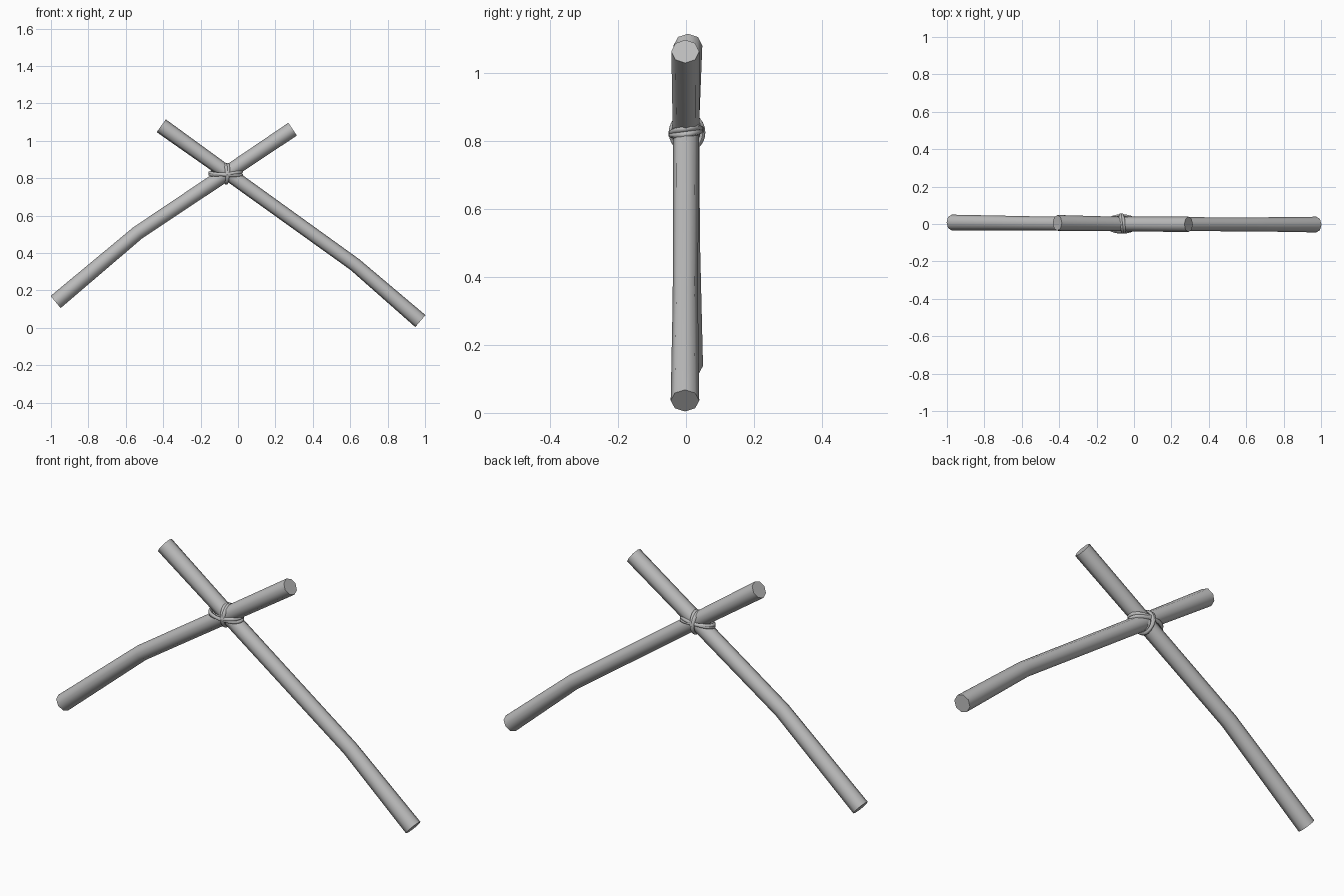
import bpy, bmesh, math
from mathutils import Vector

if "Cube" in bpy.data.objects:
    bpy.data.objects.remove(bpy.data.objects["Cube"])


def make_material(name, value):
    mat = bpy.data.materials.new(name)
    mat.use_nodes = True
    colour = (value, value, value, 1)
    mat.diffuse_color = colour
    mat.node_tree.nodes["Principled BSDF"].inputs["Base Color"].default_value = colour
    return mat


grey = make_material("plain grey", 0.5)


def sweep(bm, path, radii, sides, closed=False):
    """Skin a tube along a path, with mitred rings and flat end caps."""
    n = len(path)
    rings = []
    for i, p in enumerate(path):
        before = path[i - 1] if (closed or i > 0) else p
        after = path[(i + 1) % n] if (closed or i < n - 1) else p
        d_in = (p - before).normalized()
        d_out = (after - p).normalized()
        tangent = (d_in + d_out).normalized()
        # closed loops take their frame from the loop plane, sticks from depth
        ref = loop_axis if closed else Vector((0, 1, 0))
        side = (ref - tangent * ref.dot(tangent)).normalized()
        up = tangent.cross(side)
        ring = []
        for k in range(sides):
            a = math.tau * k / sides
            ring.append(bm.verts.new(p + radii[i] * (math.cos(a) * side + math.sin(a) * up)))
        rings.append(ring)
    for i in range(n if closed else n - 1):
        a, b = rings[i], rings[(i + 1) % n]
        for k in range(sides):
            j = (k + 1) % sides
            bm.faces.new((a[k], a[j], b[j], b[k]))
    if not closed:
        bm.faces.new(rings[0])
        bm.faces.new(rings[-1])


def finish(name, bm):
    bmesh.ops.recalc_face_normals(bm, faces=bm.faces)
    mesh = bpy.data.meshes.new(name)
    bm.to_mesh(mesh)
    bm.free()
    mesh.materials.append(grey)
    obj = bpy.data.objects.new(name, mesh)
    bpy.context.collection.objects.link(obj)
    bpy.ops.object.select_all(action='DESELECT')
    obj.select_set(True)
    bpy.context.view_layer.objects.active = obj
    bpy.ops.object.shade_smooth_by_angle(angle=math.radians(60))


# Two bent sticks: (x, y, z, radius) from the upper end to the foot
sticks = {
    "long_stick": [(-0.41, 0.006, 1.08, 0.042), (-0.06, 0, 0.83, 0.038),
                   (0.625, -0.002, 0.338, 0.037), (0.975, -0.003, 0.036, 0.042)],
    "short_stick": [(0.292, -0.002, 1.062, 0.041), (-0.06, 0, 0.826, 0.039),
                    (-0.537, 0.003, 0.507, 0.038), (-0.975, 0.008, 0.138, 0.042)],
}
for name, points in sticks.items():
    bm = bmesh.new()
    sweep(bm, [Vector(p[:3]) for p in points], [p[3] for p in points], 8)
    finish(name, bm)

# Cord lashing: pairs of slightly tilted loops around the crossing
centre = Vector((-0.065, 0, 0.824))
depth = Vector((0, 1, 0))


def cord_loop(name, across, half_width, half_depth, shift):
    global loop_axis
    loop_axis = across.cross(depth).normalized()
    steps = 24
    path = []
    for i in range(steps):
        a = math.tau * i / steps
        path.append(centre + shift + across * (half_width * math.cos(a))
                    + depth * (half_depth * math.sin(a))
                    + loop_axis * (0.006 * math.sin(a)))
    bm = bmesh.new()
    sweep(bm, path, [0.009] * steps, 6, closed=True)
    finish(name, bm)


for i, tilt in enumerate((-0.07, 0.09)):
    cord_loop(f"level_cord_{i + 1}", Vector((1, 0, tilt)), 0.084, 0.044,
              Vector((0, 0, 0.004 * i)))
    cord_loop(f"upright_cord_{i + 1}", Vector((tilt, 0, 1)), 0.05, 0.046,
              Vector((0.006 * i, 0.003, 0)))
